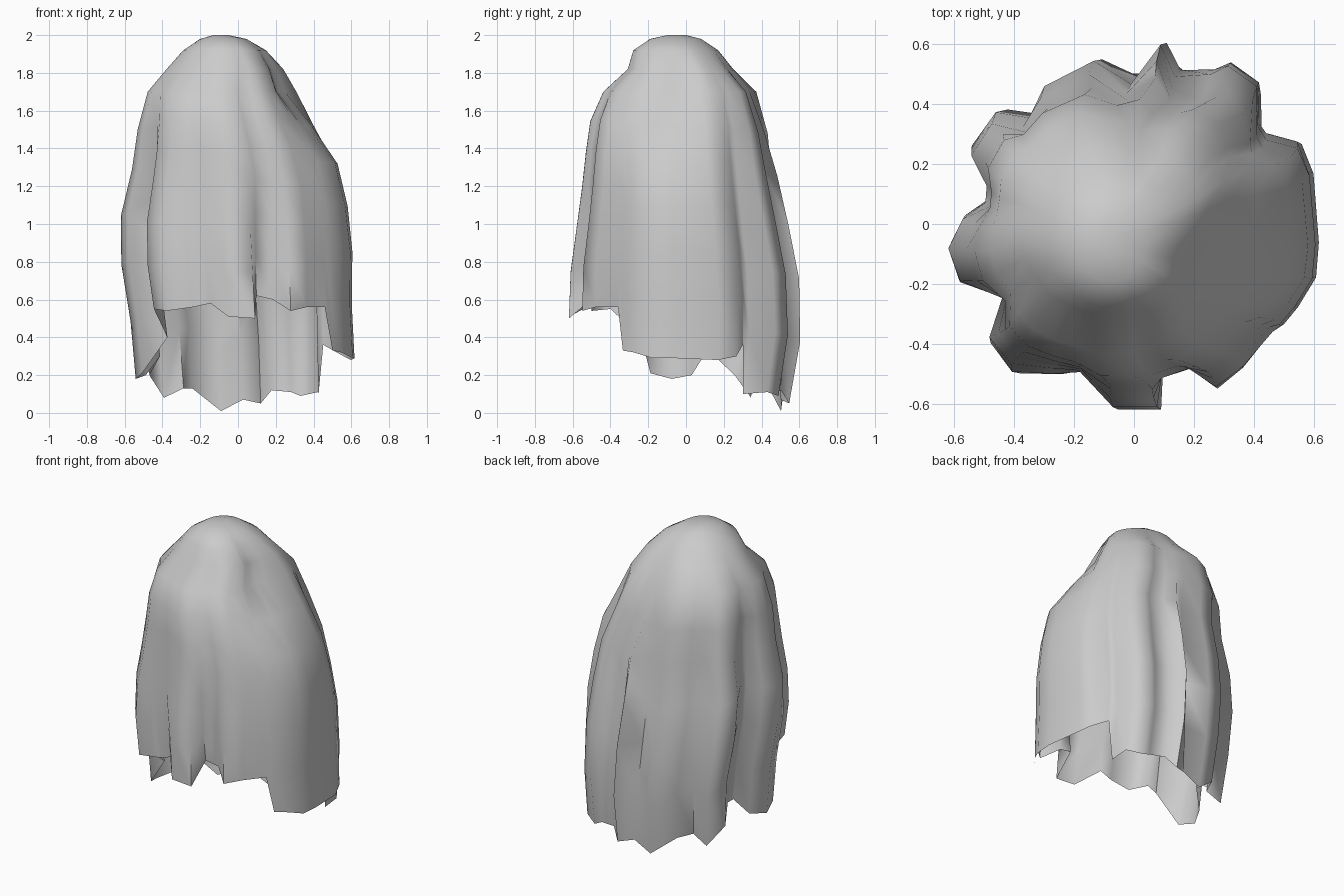
import bpy
import bmesh
from math import atan2, cos, sin, hypot, exp, radians, remainder, tau

cube = bpy.data.objects.get("Cube")
if cube:
    bpy.data.objects.remove(cube)

# Skirt outline, counter-clockwise, in hundredths: x, y, hem height
HEM = [
    (62, -6, 29), (60, 18, 28), (56, 28, 30), (45, 31, 36), (42, 34, 10),
    (42, 48, 11), (32, 55, 9), (26, 52, 11), (14, 51, 12), (9, 62, 5),
    (-1, 48, 7), (-14, 56, 1), (-30, 48, 13), (-35, 37, 13), (-47, 39, 8),
    (-54, 28, 20), (-47, 16, 30), (-47, 10, 30), (-56, 4, 20), (-62, -7, 18),
    (-58, -19, 21), (-42, -24, 40), (-48, -40, 55), (-41, -50, 54),
    (-26, -50, 56), (-16, -48, 58), (-7, -62, 51), (8, -62, 50), (9, -46, 62),
    (18, -46, 60), (28, -55, 54), (37, -48, 56), (47, -36, 56), (50, -34, 33),
    (55, -28, 32), (61, -18, 29),
]

# Silhouette limits: z, x min, x max, y min, y max, fold strength
LIMITS = [
    (2.0, -.13, -.05, -.1, 0, 0), (1.98, -.2, .05, -.19, .08, 0),
    (1.92, -.29, .16, -.28, .17, 0), (1.82, -.38, .26, -.31, .25, .08),
    (1.7, -.48, .33, -.44, .36, .2), (1.52, -.53, .42, -.52, .44, .4),
    (1.3, -.56, .54, -.54, .48, .6), (1.05, -.62, .59, -.57, .53, .8),
    (.8, -.62, .61, -.61, .59, .95), (.5, -.57, .6, -.62, .62, 1),
    (.25, -.55, .62, -.6, .59, 1), (0, -.52, .6, -.58, .54, 1),
]

# Gathers in the cloth: direction, height, width, tall, amount
GATHERS = [
    (-18, 1.74, 24, .2, -.27), (45, 1.66, 25, .14, .08),
    (76, 1.6, 14, .22, -.1), (106, 1.66, 18, .18, .08),
    (140, 1.6, 22, .2, .05),
]


def limits_at(z):
    """Interpolate the silhouette limits at a height."""
    for a, b in zip(LIMITS, LIMITS[1:]):
        if z >= b[0]:
            t = (a[0] - z) / (a[0] - b[0])
            return [p + (q - p) * t for p, q in zip(a[1:], b[1:])]
    return LIMITS[-1][1:]


def bump(angle, z, at_angle, at_z, width, height):
    """Soft bulge centred on a direction and a height."""
    d = remainder(angle - radians(at_angle), tau) / radians(width)
    return exp(-d * d - ((z - at_z) / height) ** 2)


def cloth_point(x, y, z):
    """Point of the drape in the direction of outline point x, y."""
    x0, x1, y0, y1, fold = limits_at(z)
    angle, length = atan2(y, x), hypot(x, y) / .62
    # The front is smooth until near the hem; the back smooths out at the hem
    fold *= 1 - .75 * bump(angle, z, -85, 1.3, 28, .5)
    fold *= 1 - .65 * bump(angle, z, 85, 0, 28, .35)
    r = 1 + (length - 1) * fold
    for *place, amount in GATHERS:
        r *= 1 + amount * bump(angle, z, *place)
    return ((x0 + x1 + (x1 - x0) * r * cos(angle)) / 2,
            (y0 + y1 + (y1 - y0) * r * sin(angle)) / 2, z)


# Draped sheet: fixed rings over the head, then rows falling to the ragged hem
bm = bmesh.new()
HEAD = [row[0] for row in LIMITS[:5]]
FALL = [.13, .27, .43, .6, .8, 1]
rings = [[bm.verts.new(cloth_point(x / 100, y / 100, z)) for x, y, h in HEM]
         for z in HEAD]
for t in FALL:
    rings.append([bm.verts.new(cloth_point(x / 100, y / 100,
                  HEAD[-1] + (h / 100 - HEAD[-1]) * t)) for x, y, h in HEM])
bm.faces.new(rings[0])
n = len(HEM)
for upper, lower in zip(rings, rings[1:]):
    for i in range(n):
        j = (i + 1) % n
        bm.faces.new((upper[i], lower[i], lower[j], upper[j]))
bmesh.ops.recalc_face_normals(bm, faces=bm.faces)

mesh = bpy.data.meshes.new("draped_sheet")
bm.to_mesh(mesh)
bm.free()
sheet = bpy.data.objects.new("draped_sheet", mesh)
bpy.context.collection.objects.link(sheet)

# Plain grey cloth
cloth = bpy.data.materials.new("grey_cloth")
cloth.use_nodes = True
cloth.diffuse_color = (.6, .6, .6, 1)
cloth.node_tree.nodes["Principled BSDF"].inputs["Base Color"].default_value = (.6, .6, .6, 1)
mesh.materials.append(cloth)

bpy.ops.object.select_all(action="DESELECT")
sheet.select_set(True)
bpy.context.view_layer.objects.active = sheet
bpy.ops.object.shade_smooth_by_angle(angle=radians(75))
